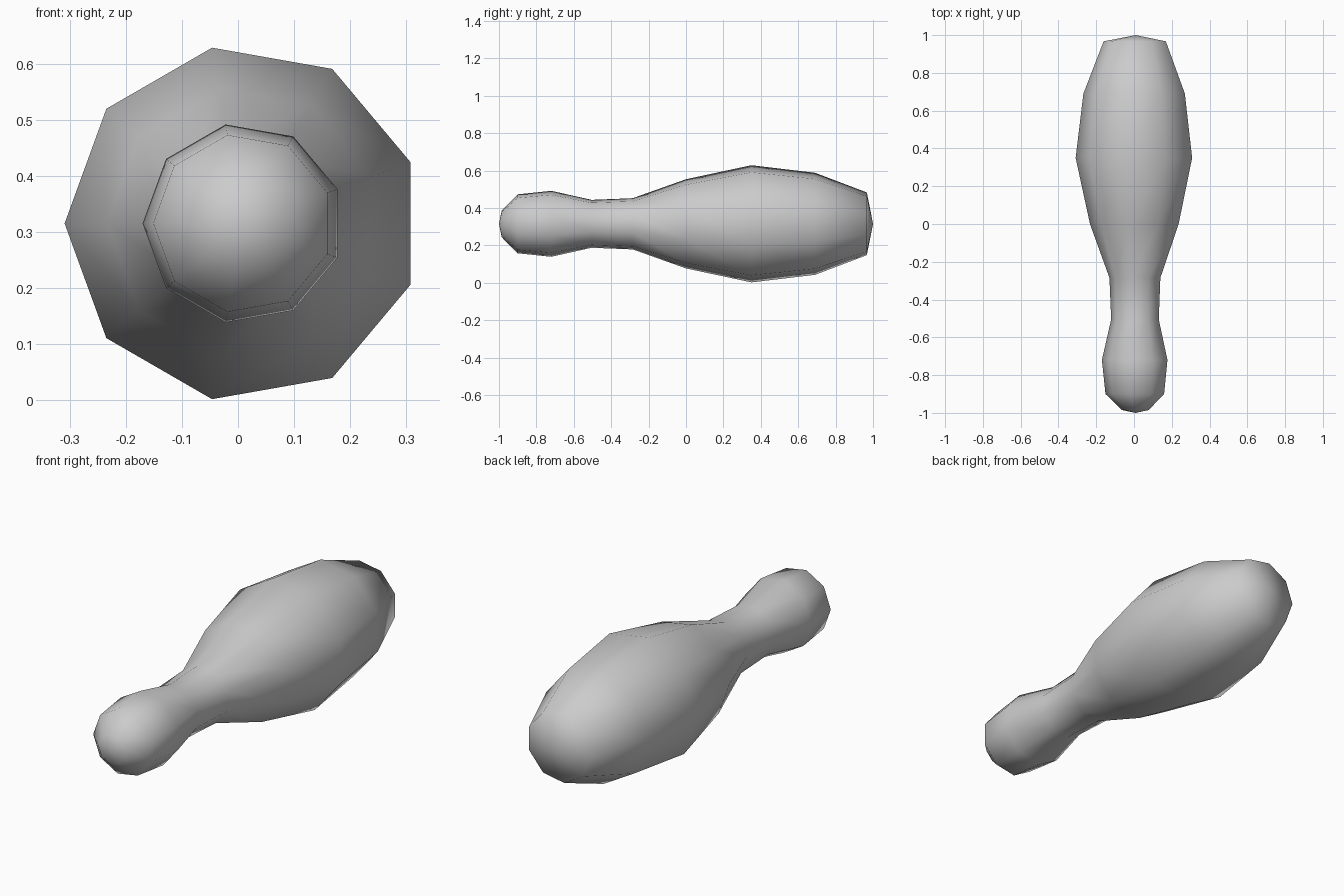
import bpy, bmesh
from math import cos, sin, tau

if "Cube" in bpy.data.objects:
    bpy.data.objects.remove(bpy.data.objects["Cube"])

SIDES = 9
CX, CZ = 0.009, 0.315
# (y, radius) from head to base
PROFILE = [(-0.985, 0.073), (-0.9, 0.16), (-0.72, 0.179), (-0.505, 0.13),
           (-0.285, 0.139), (0.0, 0.242), (0.35, 0.318), (0.69, 0.277), (0.967, 0.17)]

bm = bmesh.new()

# Lathed rings around the y axis, one corner pointing to -x
rings = []
for y, r in PROFILE:
    rings.append([bm.verts.new((CX - r * cos(tau * i / SIDES), y, CZ + r * sin(tau * i / SIDES)))
                  for i in range(SIDES)])
for a, b in zip(rings, rings[1:]):
    for i in range(SIDES):
        j = (i + 1) % SIDES
        bm.faces.new((a[i], a[j], b[j], b[i]))

# Pointed caps at head and base
for ring, y in ((rings[0], -1.0), (rings[-1], 1.0)):
    tip = bm.verts.new((CX, y, CZ))
    for i in range(SIDES):
        bm.faces.new((ring[i], ring[(i + 1) % SIDES], tip))

bmesh.ops.recalc_face_normals(bm, faces=bm.faces)
for f in bm.faces:
    f.smooth = True

mesh = bpy.data.meshes.new("pin")
bm.to_mesh(mesh)
bm.free()
pin = bpy.data.objects.new("pin", mesh)
bpy.context.collection.objects.link(pin)
